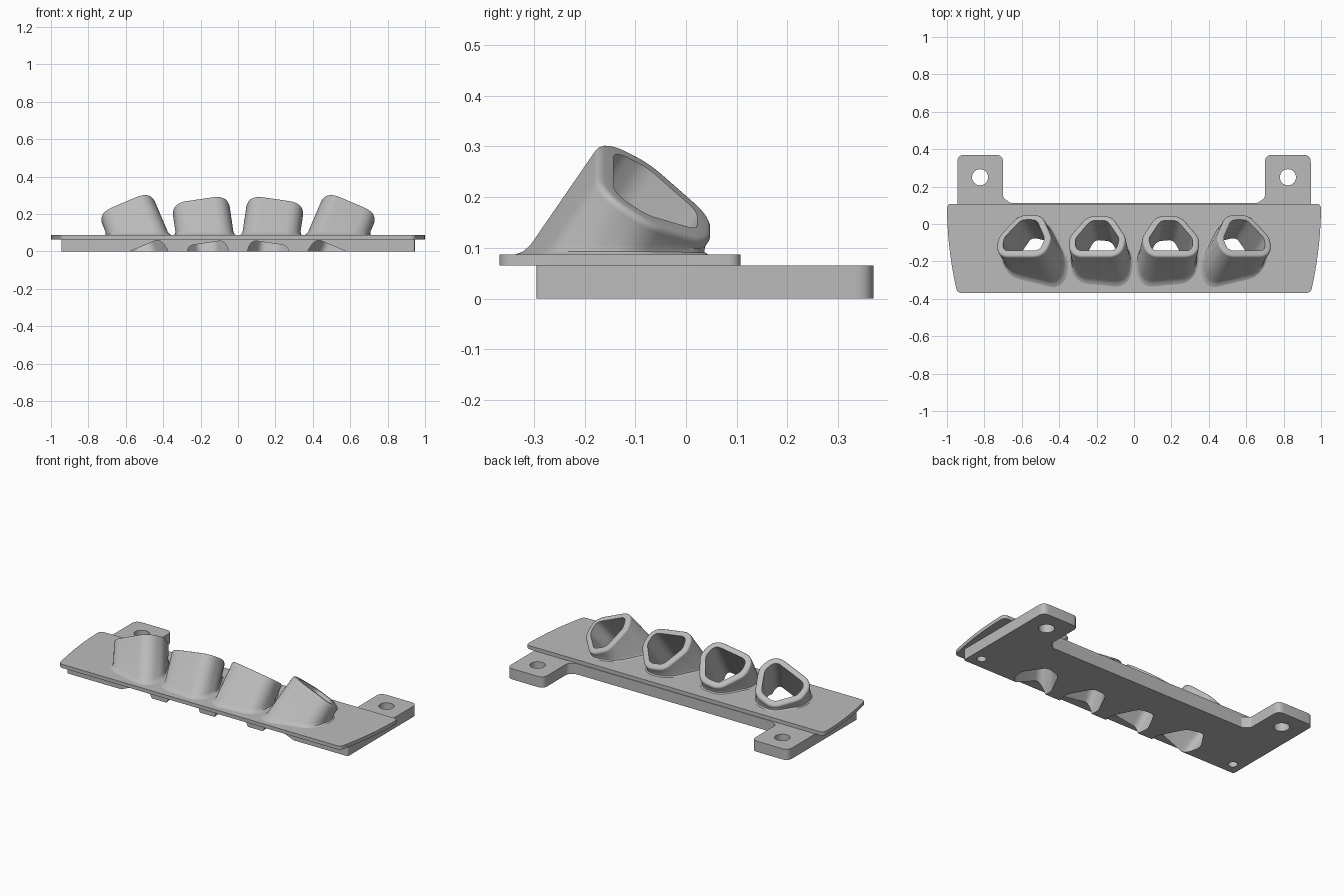
import bpy, bmesh, math
from mathutils import Vector

cube = bpy.data.objects.get("Cube")
if cube:
    bpy.data.objects.remove(cube, do_unlink=True)

grey = bpy.data.materials.new("plain grey")
grey.use_nodes = True
colour = (0.5, 0.5, 0.5, 1)
grey.diffuse_color = colour
grey.node_tree.nodes["Principled BSDF"].inputs["Base Color"].default_value = colour


def rounded(corners, steps=7):
    """Closed outline of (x, y, radius) corners, each softened by a curve."""
    out = []
    for i, (x, y, r) in enumerate(corners):
        p = Vector((x, y))
        a = Vector(corners[i - 1][:2]) - p
        b = Vector(corners[(i + 1) % len(corners)][:2]) - p
        turn = math.pi - a.angle(b)
        t = min(r * math.tan(turn / 2), 0.48 * a.length, 0.48 * b.length)
        if t < 0.001:
            out.append(p)
            continue
        start, end = p + a.normalized() * t, p + b.normalized() * t
        for k in range(steps + 1):
            f = k / steps
            out.append(start * (1 - f) ** 2 + p * 2 * f * (1 - f) + end * f * f)
    return out


def grow(outline, d):
    """Offset an anticlockwise outline outward by d."""
    res = []
    for i, p in enumerate(outline):
        tangent = (outline[(i + 1) % len(outline)] - outline[i - 1]).normalized()
        res.append(p + Vector((tangent.y, -tangent.x)) * d)
    return res


def loft(bm, rings, loop=False):
    """Skin a list of rings, capping the ends or joining last to first."""
    rows = [[bm.verts.new(p) for p in ring] for ring in rings]
    n = len(rows[0])
    pairs = list(zip(rows, rows[1:]))
    if loop:
        pairs.append((rows[-1], rows[0]))
    else:
        bm.faces.new(rows[0][::-1])
        bm.faces.new(rows[-1])
    for lo, hi in pairs:
        for i in range(n):
            j = (i + 1) % n
            bm.faces.new((lo[i], lo[j], hi[j], hi[i]))


def finish(bm, name):
    bmesh.ops.recalc_face_normals(bm, faces=bm.faces)
    mesh = bpy.data.meshes.new(name)
    bm.to_mesh(mesh)
    bm.free()
    mesh.materials.append(grey)
    obj = bpy.data.objects.new(name, mesh)
    bpy.context.collection.objects.link(obj)
    return obj


def select(obj):
    bpy.ops.object.select_all(action='DESELECT')
    obj.select_set(True)
    bpy.context.view_layer.objects.active = obj


def smooth(obj):
    select(obj)
    bpy.ops.object.shade_smooth_by_angle(angle=math.radians(32))


def prism(bm, outline, z0, z1):
    loft(bm, [[(p.x, p.y, z) for p in outline] for z in (z0, z1)])


def mirrored(half):
    """Complete a right-hand chain of corners running front to back."""
    return half + [(-x, y, r) for x, y, r in reversed(half)]


def disc(x, y, r, n=40):
    return [Vector((x + r * math.cos(math.tau * k / n),
                    y + r * math.sin(math.tau * k / n))) for k in range(n)]


BASE_TOP, COVER_TOP = 0.065, 0.087

# Base plate with two rear lugs
bm = bmesh.new()
prism(bm, rounded(mirrored([
    (0.945, -0.295, 0.01), (0.945, 0.37, 0.04), (0.70, 0.37, 0.04),
    (0.70, 0.14, 0.03), (0.66, 0.112, 0.02)])), 0, BASE_TOP)
base = finish(bm, "base_plate")

# Cover plate with bowed ends
ends = [(1 - 0.25 * (y - 0.1) ** 2, y, 0.03 if y in (-0.368, 0.108) else 0)
        for y in (-0.368, -0.31, -0.24, -0.16, -0.08, 0.0, 0.05, 0.108)]
bm = bmesh.new()
prism(bm, rounded(mirrored(ends)), BASE_TOP, COVER_TOP)
cover = finish(bm, "cover_plate")

# Socket opening: flat front side, narrowing to the back
bore = rounded([(-0.108, -0.098, 0.05), (0.108, -0.098, 0.05), (0.12, -0.02, 0.06),
                (0.045, 0.098, 0.05), (-0.045, 0.098, 0.05), (-0.12, -0.02, 0.06)])
WALL, ROUND = 0.036, 0.014

cutters = bmesh.new()


def socket(name, centre, axis):
    centre, n = Vector(centre), Vector(axis).normalized()
    u = Vector((n.z, 0, -n.x)).normalized()
    v = n.cross(u)

    def ring(outline, s):
        return [centre + u * p.x + v * p.y + n * s for p in outline]

    def drop(points, heights):
        return [p + n * ((z - p.z) / n.z) for p, z in zip(points, heights)]

    outer = grow(bore, WALL)
    wall = ring(outer, -ROUND)
    inner = ring(bore, 0)
    # Small flare where the wall meets the cover
    fillet = [min(0.018, 0.6 * max(p.z - COVER_TOP, 0.004)) for p in wall]
    rings = [drop(ring(grow(outer, 0.014), 0), [COVER_TOP - 0.004] * len(wall))]
    for lift, flare in ((0, 0.014), (0.3, 0.005), (1, 0)):
        rings.append(drop(ring(grow(outer, flare), 0),
                          [COVER_TOP + lift * f for f in fillet]))
    # Rounded rim
    for k in range(5):
        a = k / 4 * math.pi / 2
        rings.append(ring(grow(bore, WALL - ROUND * (1 - math.cos(a))),
                          ROUND * (math.sin(a) - 1)))
    rings += [inner, drop(inner, [COVER_TOP - 0.004] * len(inner))]
    tube = bmesh.new()
    loft(tube, rings, loop=True)
    smooth(finish(tube, name))
    loft(cutters, [ring(bore, -0.5), ring(bore, 0.1)])


# Four sockets, fanned outward symmetrically
for side, label in ((-1, "right"), (1, "left")):
    socket(label + "_outer_socket", (side * 0.583, -0.06, 0.202),
           (side * 0.33, 0.536, 0.778))
    socket(label + "_inner_socket", (side * 0.195, -0.062, 0.21),
           (side * 0.12, 0.565, 0.815))
    # Lug hole and blind screw hole
    prism(cutters, disc(side * 0.823, 0.25, 0.043), -0.1, 0.2)
    prism(cutters, disc(side * 0.88, -0.225, 0.026), -0.1, 0.06)

# Cut the bores and holes through the plates
cutter = finish(cutters, "hole_cutter")
cutter.hide_render = True
for plate in (base, cover):
    mod = plate.modifiers.new("holes", 'BOOLEAN')
    mod.operation = 'DIFFERENCE'
    mod.solver = 'EXACT'
    mod.object = cutter
    select(plate)
    bpy.ops.object.modifier_apply(modifier=mod.name)
    smooth(plate)
bpy.data.objects.remove(cutter, do_unlink=True)
